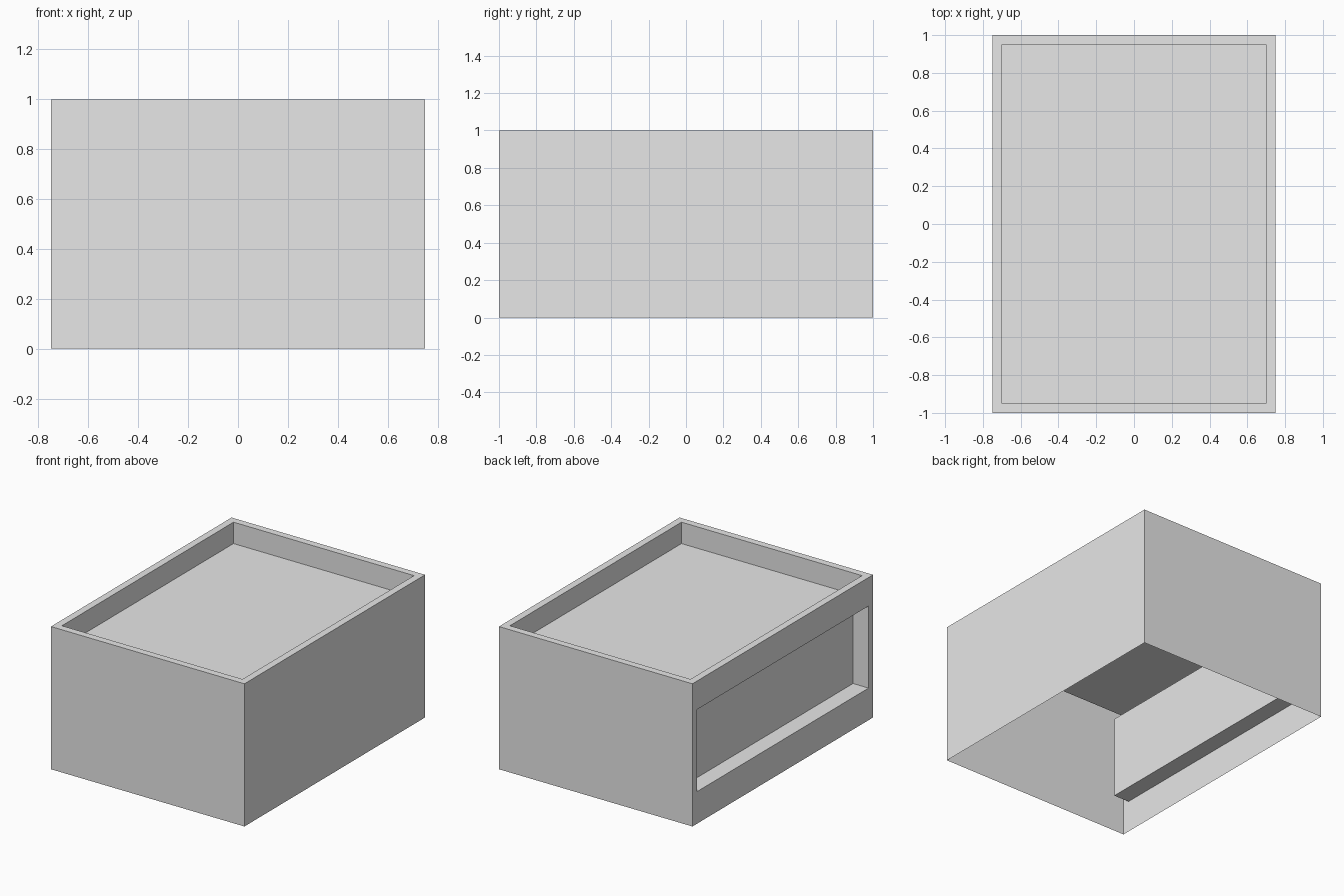
import bpy, bmesh
from mathutils import Matrix, Vector

if "Cube" in bpy.data.objects:
    bpy.data.objects.remove(bpy.data.objects["Cube"], do_unlink=True)

grey = bpy.data.materials.new("light_grey")
grey.use_nodes = True
grey.diffuse_color = (0.8, 0.8, 0.8, 1)
grey.node_tree.nodes["Principled BSDF"].inputs["Base Color"].default_value = (0.8, 0.8, 0.8, 1)

RIM = 0.05


def face_towards(bm, direction):
    bm.normal_update()
    return max(bm.faces, key=lambda f: f.normal.dot(Vector(direction)))


def sink(bm, face, offset):
    """Push a face inward, leaving side walls around it."""
    bmesh.ops.inset_individual(bm, faces=[face], thickness=0, use_even_offset=True)
    for v in face.verts:
        v.co += Vector(offset)


# Thin-walled body, open underneath
bm = bmesh.new()
bmesh.ops.create_cube(bm, size=1, matrix=Matrix.Translation((0, 0, 0.5)) @ Matrix.Diagonal((1.5, 2, 1, 1)))
top = face_towards(bm, (0, 0, 1))
side = face_towards(bm, (-1, 0, 0))
bottom = face_towards(bm, (0, 0, -1))
bmesh.ops.delete(bm, geom=[bottom], context="FACES_ONLY")

# Shallow tray in the top
bmesh.ops.inset_individual(bm, faces=[top], thickness=RIM, use_even_offset=True)
sink(bm, top, (0, 0, -0.15))

# Long recess in one side
bmesh.ops.inset_individual(bm, faces=[side], thickness=RIM, use_even_offset=True)
for v in side.verts:
    v.co.z = 0.8 if v.co.z > 0.5 else 0.225
sink(bm, side, (0.12, 0, 0))

mesh = bpy.data.meshes.new("box_shell")
bm.to_mesh(mesh)
bm.free()
mesh.materials.append(grey)
bpy.context.collection.objects.link(bpy.data.objects.new("box_shell", mesh))
